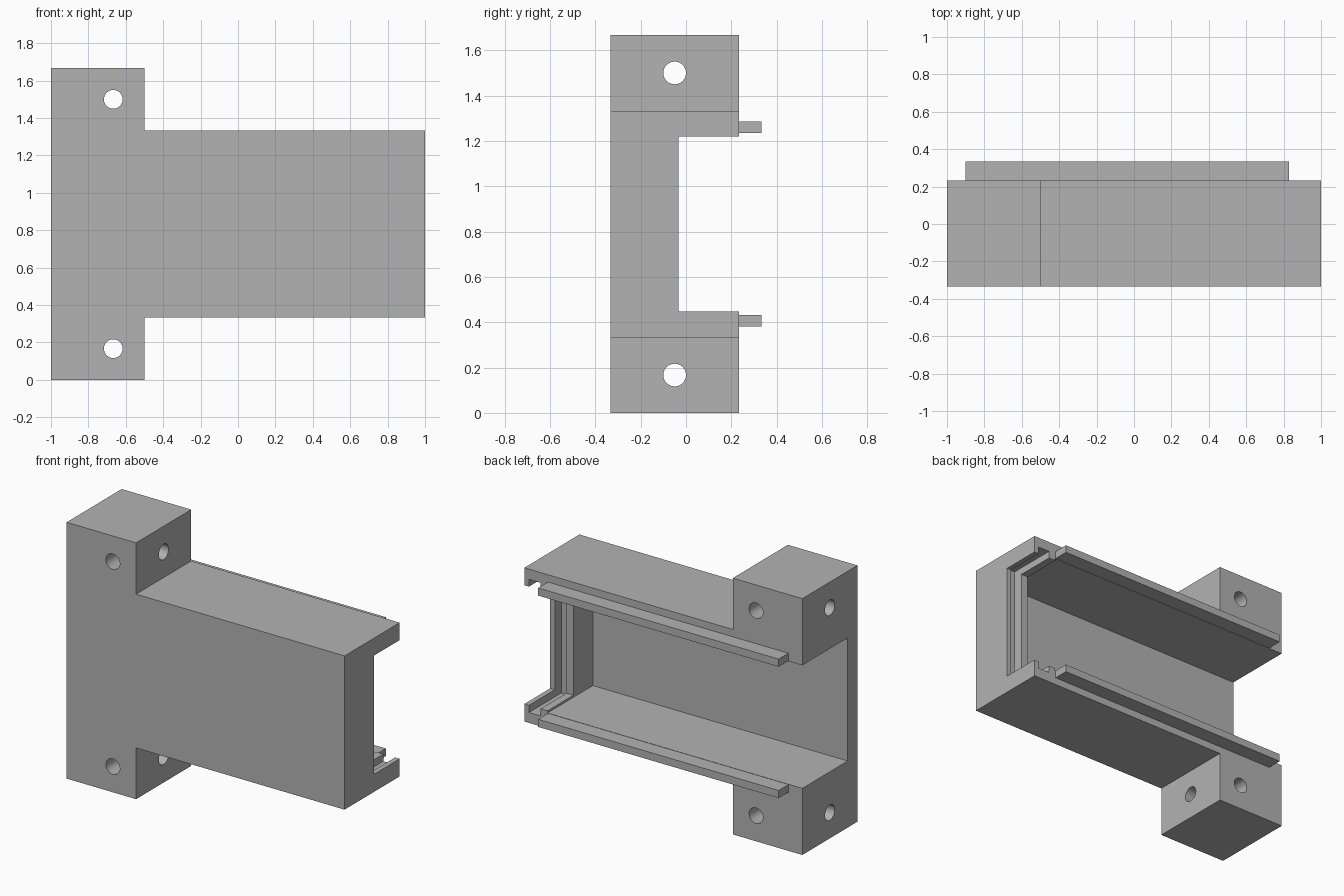
import bpy, bmesh, math
from mathutils import Vector

cube = bpy.data.objects.get("Cube")
if cube:
    bpy.data.objects.remove(cube, do_unlink=True)

grey = bpy.data.materials.new("plain grey")
grey.use_nodes = True
grey.diffuse_color = (0.45, 0.45, 0.45, 1)
grey.node_tree.nodes["Principled BSDF"].inputs["Base Color"].default_value = (0.45, 0.45, 0.45, 1)

MID = 0.8333   # height of the horizontal symmetry plane


def finish(bm, name):
    bmesh.ops.recalc_face_normals(bm, faces=bm.faces)
    mesh = bpy.data.meshes.new(name)
    bm.to_mesh(mesh)
    bm.free()
    mesh.materials.append(grey)
    obj = bpy.data.objects.new(name, mesh)
    bpy.context.collection.objects.link(obj)
    return obj


def box(name, x, y, z):
    bm = bmesh.new()
    bmesh.ops.create_cube(bm, size=1)
    for v in bm.verts:
        v.co = Vector([(r[0] + r[1]) / 2 + c * (r[1] - r[0]) for r, c in zip((x, y, z), v.co)])
    return finish(bm, name)


def channel(name, x, floor, half):
    # Slot open towards the back, symmetric about the mid height
    return box(name, x, (floor, 0.5), (MID - half, MID + half))


def drill(name, location, rotation):
    bpy.ops.mesh.primitive_cylinder_add(vertices=48, radius=0.05, depth=1.2,
                                        location=location, rotation=rotation)
    obj = bpy.context.object
    obj.name = name
    obj.data.materials.append(grey)
    return obj


# Housing: T-shaped outline extruded front to back
outline = [(-1, 0), (-0.5, 0), (-0.5, 0.333), (1, 0.333),
           (1, 1.333), (-0.5, 1.333), (-0.5, 1.667), (-1, 1.667)]
bm = bmesh.new()
face = bm.faces.new([bm.verts.new((x, -0.333, z)) for x, z in outline])
ext = bmesh.ops.extrude_face_region(bm, geom=[face])
bmesh.ops.translate(bm, vec=(0, 0.566, 0),
                    verts=[e for e in ext["geom"] if isinstance(e, bmesh.types.BMVert)])
housing = finish(bm, "housing")

# Main cavity, end lip opening and the groove for a slide-in end panel
cutters = [
    channel("cavity_cutter", (-1.2, 0.833), -0.233, 0.4),
    channel("lip_cutter", (0.7, 1.2), -0.033, 0.386),
    channel("groove_cutter", (0.883, 0.967), -0.1, 0.433),
]

# Crossing bolt holes in both mounting blocks
for z in (0.167, 1.5):
    cutters.append(drill("front_hole_cutter", (-0.667, 0, z), (math.pi / 2, 0, 0)))
    cutters.append(drill("side_hole_cutter", (-0.75, -0.05, z), (0, math.pi / 2, 0)))

bpy.context.view_layer.objects.active = housing
for cutter in cutters:
    mod = housing.modifiers.new(cutter.name, "BOOLEAN")
    mod.operation = "DIFFERENCE"
    mod.solver = "EXACT"
    mod.object = cutter
    cutter.hide_render = True
    bpy.ops.object.modifier_apply(modifier=mod.name)
for cutter in cutters:
    bpy.data.objects.remove(cutter, do_unlink=True)

# Rails along the back edges
for name, side in (("upper_rail", 1), ("lower_rail", -1)):
    z = sorted((MID + side * 0.402, MID + side * 0.452))
    box(name, (-0.9, 0.83), (0.233, 0.333), z)

# Smooth hole walls, sharp edges elsewhere
bpy.ops.object.select_all(action="DESELECT")
housing.select_set(True)
bpy.context.view_layer.objects.active = housing
bpy.ops.object.shade_smooth_by_angle(angle=math.radians(30))
